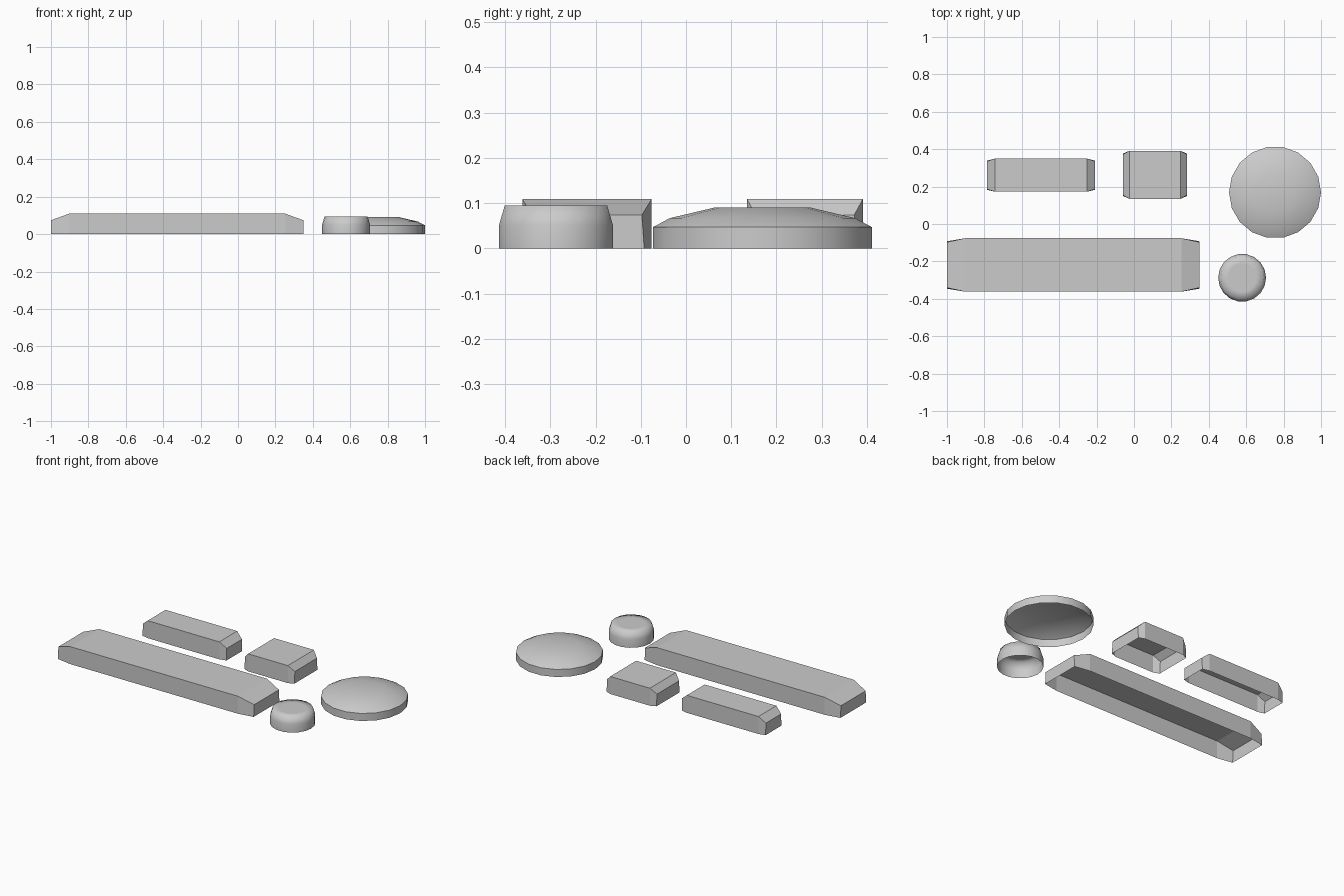
import bpy, bmesh
from math import cos, sin, pi, radians

if "Cube" in bpy.data.objects:
    bpy.data.objects.remove(bpy.data.objects["Cube"])

SIDES = 18


def finish(name, bm, loc):
    bmesh.ops.recalc_face_normals(bm, faces=bm.faces)
    mesh = bpy.data.meshes.new(name)
    bm.to_mesh(mesh)
    bm.free()
    obj = bpy.data.objects.new(name, mesh)
    obj.location = loc
    bpy.context.collection.objects.link(obj)
    return obj


def bar(name, x0, x1, y0, y1, taper):
    """Open-bottomed block whose two ends slope down and narrow."""
    hx, hy = (x1 - x0) / 2, (y1 - y0) / 2
    # stations along x: position, half width at base, half width at top, height
    end = (hy * 0.885, hy * 0.85, 0.074)
    mid = (hy, hy, 0.109)
    stations = [(-hx, *end), (-hx + taper, *mid), (hx - taper, *mid), (hx, *end)]
    bm = bmesh.new()
    rows = [[bm.verts.new(p) for p in ((x, -b, 0), (x, -t, h), (x, t, h), (x, b, 0))]
            for x, b, t, h in stations]
    for r, s in zip(rows, rows[1:]):
        for i in range(3):
            bm.faces.new((r[i], r[i + 1], s[i + 1], s[i]))
    bm.faces.new(rows[0])
    bm.faces.new(rows[-1])
    return finish(name, bm, ((x0 + x1) / 2, (y0 + y1) / 2, 0))


def round_cap(name, x, y, profile):
    """Open-bottomed turned shape from (radius, height) points, closed on top."""
    bm = bmesh.new()
    rings = [[bm.verts.new((r * cos(2 * pi * i / SIDES), r * sin(2 * pi * i / SIDES), z))
              for i in range(SIDES)] for r, z in profile]
    for a, b in zip(rings, rings[1:]):
        for i in range(SIDES):
            j = (i + 1) % SIDES
            bm.faces.new((a[i], a[j], b[j], b[i]))
    bm.faces.new(rings[-1])
    for f in bm.faces:
        f.smooth = True
    return finish(name, bm, (x, y, 0))


# Rectangular keys
bar("long_bar", -1.0, 0.35, -0.362, -0.076, 0.097)
bar("short_bar", -0.786, -0.208, 0.173, 0.349, 0.042)
bar("square_block", -0.06, 0.284, 0.135, 0.391, 0.035)

# Wide low disc with a crisp edge around its shallow dome
disc = round_cap("wide_disc", 0.754, 0.169,
                 [(0.246, 0), (0.246, 0.047), (0.208, 0.067), (0.105, 0.091)])
bpy.context.view_layer.objects.active = disc
disc.select_set(True)
bpy.ops.object.shade_smooth_by_angle(angle=radians(40))

# Small button, softly shaded
round_cap("small_button", 0.578, -0.2875,
          [(0.128, 0), (0.128, 0.051), (0.115, 0.095), (0.075, 0.095)])
